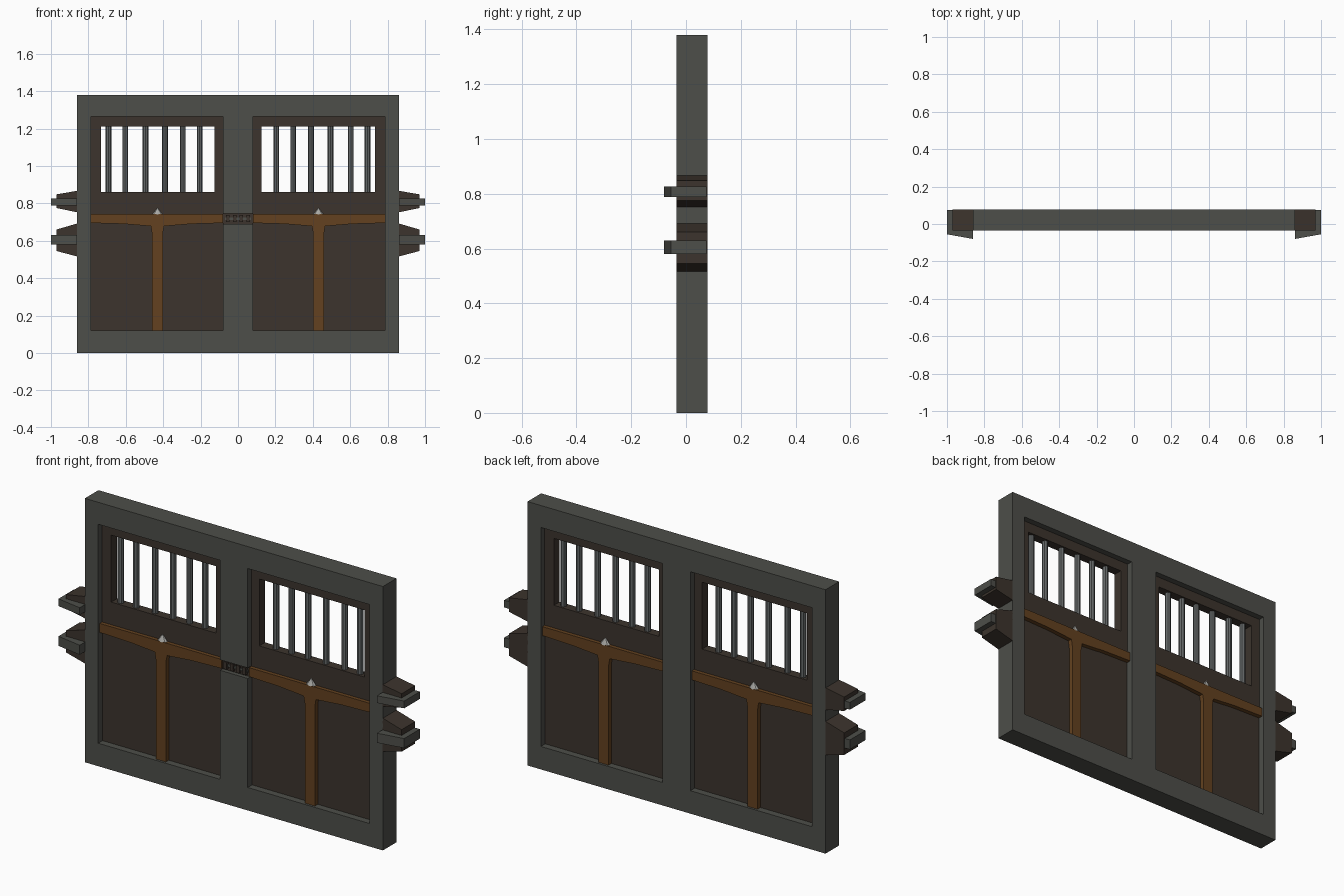
import bpy, bmesh, math
from mathutils import Matrix, Vector

if "Cube" in bpy.data.objects:
    bpy.data.objects.remove(bpy.data.objects["Cube"])


def mat(name, r, g, b):
    m = bpy.data.materials.new(name)
    m.diffuse_color = (r, g, b, 1)
    m.use_nodes = True
    m.node_tree.nodes["Principled BSDF"].inputs["Base Color"].default_value = m.diffuse_color
    return m


STONE = mat("dark grey stone", 0.075, 0.077, 0.067)
WOOD = mat("dark brown wood", 0.045, 0.034, 0.026)
TRIM = mat("orange brown trim", 0.125, 0.053, 0.014)
IRON = mat("grey iron", 0.13, 0.14, 0.14)
STUD = mat("pale grey metal", 0.40, 0.40, 0.38)


def finish(name, bm, m):
    bmesh.ops.recalc_face_normals(bm, faces=bm.faces)
    me = bpy.data.meshes.new(name)
    bm.to_mesh(me)
    bm.free()
    me.materials.append(m)
    ob = bpy.data.objects.new(name, me)
    bpy.context.collection.objects.link(ob)
    return ob


def box(name, x0, x1, y0, y1, z0, z1, m):
    bm = bmesh.new()
    bmesh.ops.create_cube(bm, size=1)
    for v in bm.verts:
        v.co = Vector((x1 if v.co.x > 0 else x0,
                       y1 if v.co.y > 0 else y0,
                       z1 if v.co.z > 0 else z0))
    return finish(name, bm, m)


def prism(name, pts, y0, y1, m):
    """Extrude an x-z profile along y."""
    bm = bmesh.new()
    f = bm.faces.new([bm.verts.new((x, y0, z)) for x, z in pts])
    ext = bmesh.ops.extrude_face_region(bm, geom=[f])
    for v in ext["geom"]:
        if isinstance(v, bmesh.types.BMVert):
            v.co.y = y1
    return finish(name, bm, m)


def cone(name, loc, r1, r2, depth, sides, m, sy=1):
    bm = bmesh.new()
    bmesh.ops.create_cone(bm, cap_ends=True, segments=sides, radius1=r1, radius2=r2, depth=depth)
    bmesh.ops.transform(bm, matrix=Matrix.Translation(loc) @ Matrix.Diagonal((1, sy, 1, 1)), verts=bm.verts)
    return finish(name, bm, m)


def mirrored(ob):
    """Mirror modifier across x = 0."""
    ob.modifiers.new("mirror", "MIRROR").use_axis = (True, False, False)
    return ob


F, B = -0.034, 0.078          # front and back of the frame
X0, X1 = 0.08, 0.785          # door opening
Z0, Z1 = 0.12, 1.265

# Stone frame
box("bottom_beam", -0.862, 0.862, F, B, 0, Z0, STONE)
box("top_beam", -0.862, 0.862, F, B, Z1, 1.38, STONE)
mirrored(box("side_beam", X1, 0.862, F, B, Z0, Z1, STONE))

# Centre post with a latch slot in the front
box("centre_post_back", -X0, X0, 0.005, B, Z0, Z1, STONE)
box("centre_post_lower", -X0, X0, F, 0.005, Z0, 0.69, STONE)
box("centre_post_upper", -X0, X0, F, 0.005, 0.745, Z1, STONE)
box("latch_plate", -X0, X0, -0.012, 0.005, 0.69, 0.745, WOOD)
for i, x in enumerate((-0.055, -0.018, 0.018, 0.055)):
    box(f"latch_tooth_{i}", x - 0.009, x + 0.009, -0.028, -0.012, 0.70, 0.738, WOOD)
box("latch_bolt", -0.07, 0.07, -0.02, -0.012, 0.712, 0.724, STONE)

# Door leaves: lower panel and window frame
PF, PB = -0.002, 0.046
WX0, WX1, WZ0, WZ1 = 0.125, 0.732, 0.86, 1.21
mirrored(box("lower_panel", X0, X1, 0.002, 0.042, Z0, 0.70, WOOD))
mirrored(box("window_sill", X0, X1, PF, PB, 0.70, WZ0, WOOD))
mirrored(box("window_head", X0, X1, PF, PB, WZ1, Z1, WOOD))
mirrored(box("window_inner_jamb", X0, WX0, PF, PB, WZ0, WZ1, WOOD))
mirrored(box("window_outer_jamb", WX1, X1, PF, PB, WZ0, WZ1, WOOD))

# Window bars
for i, x in enumerate((0.205, 0.295, 0.39, 0.495, 0.603, 0.693)):
    mirrored(cone(f"window_bar_{i}", (x, 0.022, (WZ0 + WZ1) / 2), 0.0155, 0.0155,
                  WZ1 - WZ0, 8, IRON))

# T-shaped trim, passing through to the back
tee = [(X0, 0.742), (X0, 0.695), (0.25, 0.69), (0.395, 0.678), (0.402, 0.64), (0.402, Z0),
       (0.46, Z0), (0.46, 0.64), (0.466, 0.678), (0.61, 0.69), (X1, 0.695), (X1, 0.742)]
mirrored(prism("tee_trim", tee, -0.022, 0.066, TRIM))

# Pointed studs on the rail, front and back
for side, y in (("front", PF), ("back", PB)):
    mirrored(cone(f"{side}_stud", (0.43, y - 0.006 if y < 0 else y + 0.006, 0.758),
                  0.029, 0.0, 0.036, 8, STUD, 0.55))


# Hinge lugs: tapered wooden block with an iron-grey strap around it
def lug(name, zb0, zb1, zt0, zt1, s0, s1):
    mirrored(prism(name + "_block", [(0.86, zb0), (0.97, zt0), (0.97, zt1), (0.86, zb1)],
                   F, B, WOOD))
    strap = box(name + "_strap", 0.86, 1.0, -0.08, 0.074, s0, s1, STONE)
    for v in strap.data.vertices:
        if v.co.x > 0.95 and v.co.y < 0:
            v.co.y = -0.055
    mirrored(strap)


lug("upper_lug", 0.752, 0.867, 0.775, 0.848, 0.788, 0.826)
lug("lower_lug", 0.516, 0.692, 0.545, 0.66, 0.58, 0.63)
